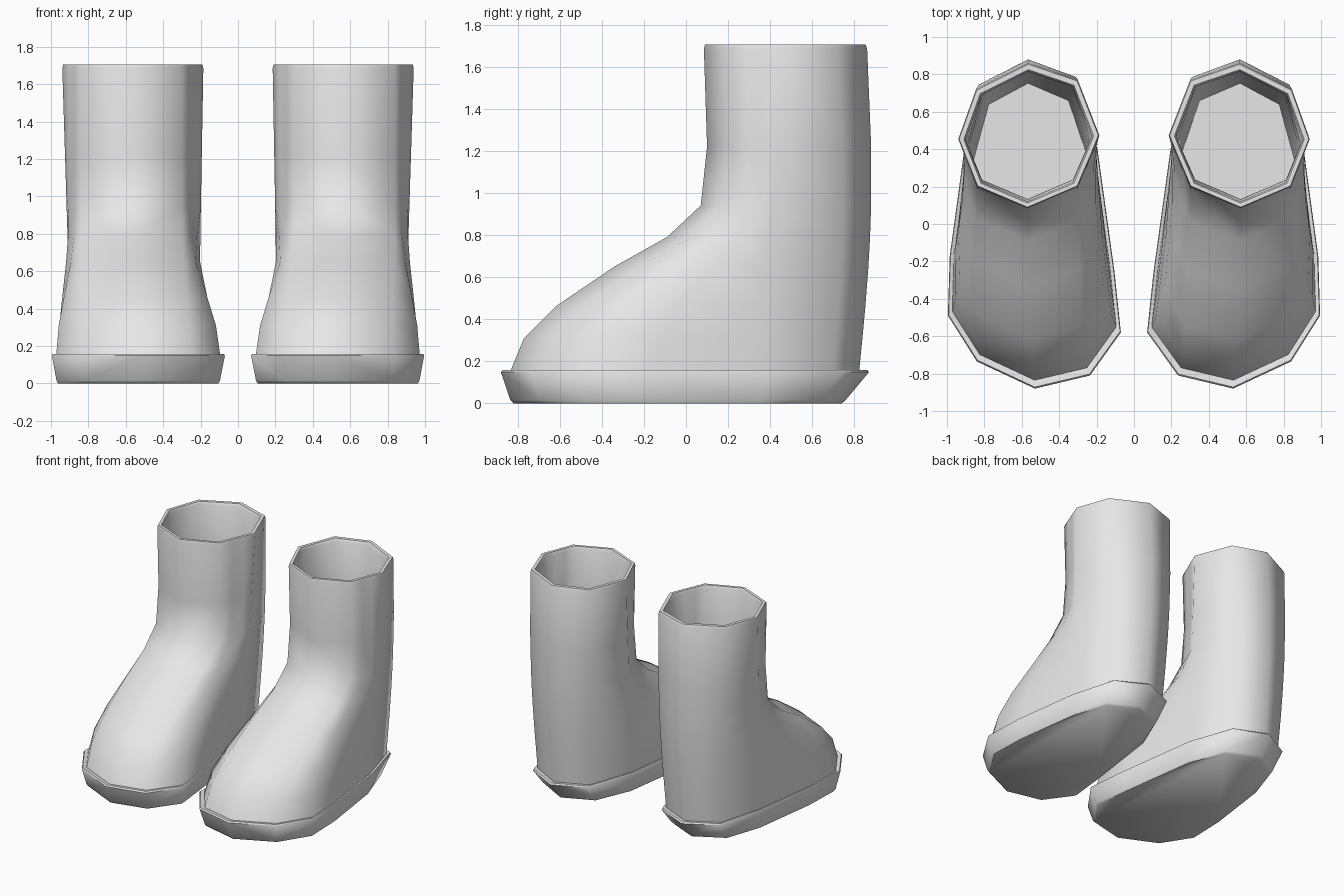
import bpy, bmesh, math
from mathutils import Vector

if "Cube" in bpy.data.objects:
    bpy.data.objects.remove(bpy.data.objects["Cube"])

grey = bpy.data.materials.new("light_grey")
grey.diffuse_color = (0.8, 0.8, 0.8, 1)
grey.use_nodes = True
grey.node_tree.nodes["Principled BSDF"].inputs["Base Color"].default_value = grey.diffuse_color

# Plan outlines of one boot, from the toe round the inner side to the heel and back
SOLE = [(.53, -.88), (.235, -.81), (.07, -.58), (.105, -.25), (.195, .40), (.32, .76),
        (.57, .87), (.81, .74), (.91, .38), (.985, -.17), (.995, -.49), (.84, -.735)]
CUFF = [(.57, .085), (.30, .20), (.262, .29), (.223, .38), (.185, .475), (.30, .77),
        (.565, .86), (.845, .72), (.94, .455), (.907, .37), (.873, .285), (.84, .20)]
HEEL = range(4, 9)
SOLE = [Vector(p) for p in SOLE]
CUFF = [Vector(p) for p in CUFF]


def scaled(pts, s):
    c = sum(pts, Vector((0, 0))) / len(pts)
    return [c + (p - c) * s for p in pts]


FOOT = scaled(SOLE, .95)


def shell_outline(z, toe_y):
    """Blend from cuff to foot: toe side by reach, heel side by height."""
    t = (CUFF[0].y - toe_y) / (CUFF[0].y - FOOT[0].y)
    h = (1.705 - z) / 1.55
    out = []
    for i, (a, b) in enumerate(zip(CUFF, FOOT)):
        if i in HEEL:
            p = a.lerp(b, h)
            if 4 < i < 8:
                p.y += .038 * math.sin(math.pi * h)
        else:
            p = Vector((a.x + (b.x - a.x) * t * t, a.y + (b.y - a.y) * t))
        out.append(p)
    return out


def loft(name, rings, angle):
    """Skin a stack of (outline, height) rings, cap both ends, mirror to a pair."""
    bm = bmesh.new()
    loops = [[bm.verts.new((p.x, p.y, z)) for p in pts] for pts, z in rings]
    n = len(loops[0])
    for a, b in zip(loops, loops[1:]):
        for i in range(n):
            j = (i + 1) % n
            bm.faces.new((a[i], a[j], b[j], b[i]))
    bm.faces.new(loops[0])
    bm.faces.new(loops[-1])
    bmesh.ops.recalc_face_normals(bm, faces=bm.faces)
    me = bpy.data.meshes.new(name)
    bm.to_mesh(me)
    bm.free()
    me.materials.append(grey)
    ob = bpy.data.objects.new(name, me)
    bpy.context.collection.objects.link(ob)
    bpy.context.view_layer.objects.active = ob
    ob.select_set(True)
    bpy.ops.object.shade_smooth_by_angle(angle=math.radians(angle))
    ob.select_set(False)
    ob.modifiers.new("pair", 'MIRROR')


# Boot shell: outer skin up, rolled rim, lining back down
ROWS = [(.14, -.84), (.31, -.77), (.46, -.62), (.65, -.34), (.79, -.09),
        (.94, .07), (1.22, .10), (1.685, .085)]
outer = [(shell_outline(z, y), z) for z, y in ROWS]
rim = [(scaled(CUFF, .985), 1.705), (scaled(CUFF, .92), 1.705), (scaled(CUFF, .895), 1.685)]
lining = [(scaled(p, .9), z - .03) for p, z in reversed(outer[1:-1])]
loft("boot_shell", outer + rim + lining, 62)

# Sole: flared slab with an undercut heel and a raised lip
bottom = scaled(SOLE, .945)
for i in (5, 6, 7):
    bottom[i].y -= .06
foot_edge = [p.copy() for p in scaled(bottom, .98)]
loft("sole", [(foot_edge, 0), (bottom, .015), (SOLE, .148),
              (scaled(SOLE, .99), .158), (scaled(SOLE, .955), .155),
              (scaled(SOLE, .93), .145)], 50)
